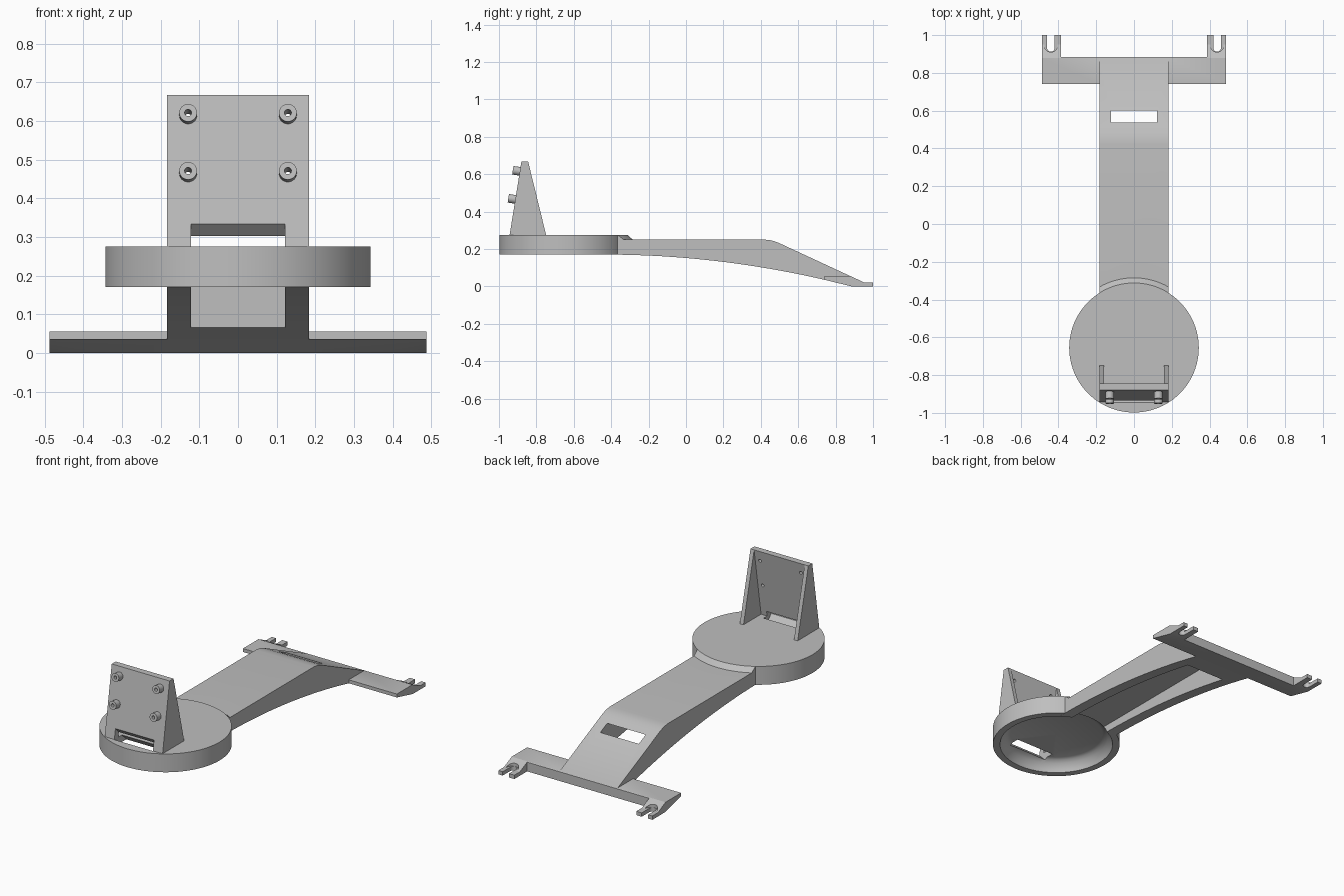
import bpy, bmesh, math
from mathutils import Matrix, Vector

cube = bpy.data.objects.get("Cube")
if cube:
    bpy.data.objects.remove(cube, do_unlink=True)

GREY = (0.52, 0.52, 0.52, 1)
grey = bpy.data.materials.new("plain grey")
grey.use_nodes = True
grey.diffuse_color = GREY
grey.node_tree.nodes["Principled BSDF"].inputs["Base Color"].default_value = GREY

HALF = 0.183      # half width of arm and upright
SLOT = 0.122      # half width of the cable channel
CENTRE = -0.655   # y of the round base
RADIUS = 0.343


def finish(name, bm):
    bmesh.ops.recalc_face_normals(bm, faces=bm.faces[:])
    mesh = bpy.data.meshes.new(name)
    bm.to_mesh(mesh)
    bm.free()
    mesh.materials.append(grey)
    ob = bpy.data.objects.new(name, mesh)
    bpy.context.scene.collection.objects.link(ob)
    return ob


def extrude(name, points, offset):
    bm = bmesh.new()
    face = bm.faces.new([bm.verts.new(p) for p in points])
    new = bmesh.ops.extrude_face_region(bm, geom=[face])["geom"]
    bmesh.ops.translate(bm, vec=offset, verts=[v for v in new if isinstance(v, bmesh.types.BMVert)])
    return finish(name, bm)


def prism(name, profile, x0, x1):
    """Side profile (y, z) extruded across x."""
    return extrude(name, [(x0, y, z) for y, z in profile], (x1 - x0, 0, 0))


def lathe(name, profile):
    """Profile (r, z) turned about the axis of the round base."""
    bm = bmesh.new()
    verts = [bm.verts.new((r, 0, z)) for r, z in profile]
    edges = [bm.edges.new(pair) for pair in zip(verts, verts[1:])]
    bmesh.ops.spin(bm, geom=verts + edges, cent=(0, 0, 0), axis=(0, 0, 1),
                   angle=math.tau, steps=96, use_duplicate=False)
    bmesh.ops.remove_doubles(bm, verts=bm.verts[:], dist=1e-5)
    bmesh.ops.translate(bm, vec=(0, CENTRE, 0), verts=bm.verts[:])
    return finish(name, bm)


def rod(name, start, direction, radius, length):
    bm = bmesh.new()
    turn = direction.to_track_quat("Z", "Y").to_matrix().to_4x4()
    bmesh.ops.create_cone(bm, cap_ends=True, segments=32, radius1=radius, radius2=radius, depth=length,
                          matrix=Matrix.Translation(start + direction * length / 2) @ turn)
    return finish(name, bm)


def u_slot(x, y, radius, z0, z1):
    """Round-ended slot open towards the back."""
    arc = [math.pi * (1 + i / 16) for i in range(17)]
    points = [(x + radius * math.cos(a), y + radius * math.sin(a), z0) for a in arc]
    points += [(x + radius, 1.1, z0), (x - radius, 1.1, z0)]
    return extrude("slot_cutter", points, (0, 0, z1 - z0))


def combine(target, tool, operation):
    mod = target.modifiers.new(operation.lower(), "BOOLEAN")
    mod.object, mod.operation, mod.solver = tool, operation, "EXACT"
    bpy.context.view_layer.objects.active = target
    bpy.ops.object.modifier_apply(modifier=mod.name)
    bpy.data.objects.remove(tool, do_unlink=True)


def smooth(ob):
    bpy.ops.object.select_all(action="DESELECT")
    ob.select_set(True)
    bpy.context.view_layer.objects.active = ob
    bpy.ops.object.shade_smooth_by_angle(angle=math.radians(25))


# Round base
body = lathe("base_and_arm", [(0, 0.17), (RADIUS, 0.17), (RADIUS, 0.275), (0, 0.275)])

# Arm with a flat top, a falling end and a curved underside
def underside(y):
    return 0.17 - 0.0983 * (y + 0.43) ** 2

top = [(0.885, 0.052), (0.51, 0.226), (0.49, 0.235), (0.47, 0.242), (0.45, 0.247), (0.42, 0.25), (-0.6, 0.25)]
steps = [-0.43 + 1.17 * i / 16 for i in range(17)]
arm = prism("arm", top + [(-0.6, 0.17)] + [(y, underside(y)) for y in steps] + [(0.885, 0)], -HALF, HALF)
combine(body, arm, "UNION")

# Chamfered collar where the arm meets the base
collar = lathe("collar", [(0, 0.24), (0.37, 0.24), (0.37, 0.25), (RADIUS, 0.275), (0, 0.275)])
combine(collar, prism("clip", [(-0.6, 0.2), (0, 0.2), (0, 0.3), (-0.6, 0.3)], -HALF, HALF), "INTERSECT")
combine(body, collar, "UNION")

# Cross bar and the two slotted feet
low = underside(0.74)
bar = prism("bar", [(0.74, low), (0.885, 0), (0.885, 0.0526), (0.88, 0.055), (0.74, 0.055)], -0.487, 0.487)
combine(body, bar, "UNION")
for side in (-1, 1):
    foot = prism("foot", [(0.84, 0.02), (0.885, 0), (1, 0), (1, 0.022), (0.95, 0.022),
                          (0.885, 0.0526), (0.84, 0.05)], side * 0.386, side * 0.487)
    combine(body, foot, "UNION")
    combine(body, u_slot(side * 0.44, 0.932, 0.02, -0.1, 0.1), "DIFFERENCE")
    combine(body, u_slot(side * 0.44, 0.945, 0.035, 0.022, 0.1), "DIFFERENCE")

# Bowl under the base and the cable channel under the arm
bowl = lathe("bowl", [(0, 0.1), (0.305, 0.1), (0.305, 0.17), (0.3, 0.185), (0.292, 0.2), (0.281, 0.215),
                      (0.267, 0.228), (0.25, 0.235), (0, 0.235)])
combine(body, bowl, "DIFFERENCE")
channel = prism("channel", [(-0.6, -0.1), (0.6, -0.1), (0.6, 0.213), (-0.6, 0.213)], -SLOT, SLOT)
combine(body, channel, "DIFFERENCE")

# Leaning upright with a side gusset at each edge
FOOT, HEAD = Vector((0, -0.943, 0.275)), Vector((0, -0.88, 0.667))
upright = prism("upright", [(-0.943, 0.275), (-0.907, 0.275), (-0.844, 0.667), (-0.88, 0.667)], -HALF, HALF)
for side in (-1, 1):
    gusset = prism("gusset", [(-0.925, 0.275), (-0.748, 0.275), (-0.844, 0.667), (-0.862, 0.667)],
                   side * 0.16, side * HALF)
    combine(upright, gusset, "UNION")

# Four hollow standoffs square to the upright
lean = (HEAD - FOOT).normalized()
out = Vector((0, -lean.z, lean.y))
for x in (-0.129, 0.129):
    for z in (0.465, 0.615):
        spot = FOOT.lerp(HEAD, (z - FOOT.z) / (HEAD.z - FOOT.z)) + Vector((x, 0, 0))
        combine(upright, rod("standoff", spot - out * 0.01, out, 0.023, 0.048), "UNION")
        combine(upright, rod("hole", spot - out * 0.1, out, 0.009, 0.2), "DIFFERENCE")

# Slanted cable slot through the upright and the base
for part in (upright, body):
    slot = prism("cable_slot", [(-1, 0.4), (-0.8, 0.2), (-0.87, 0.2), (-1, 0.33)], -SLOT, SLOT)
    combine(part, slot, "DIFFERENCE")
    smooth(part)
